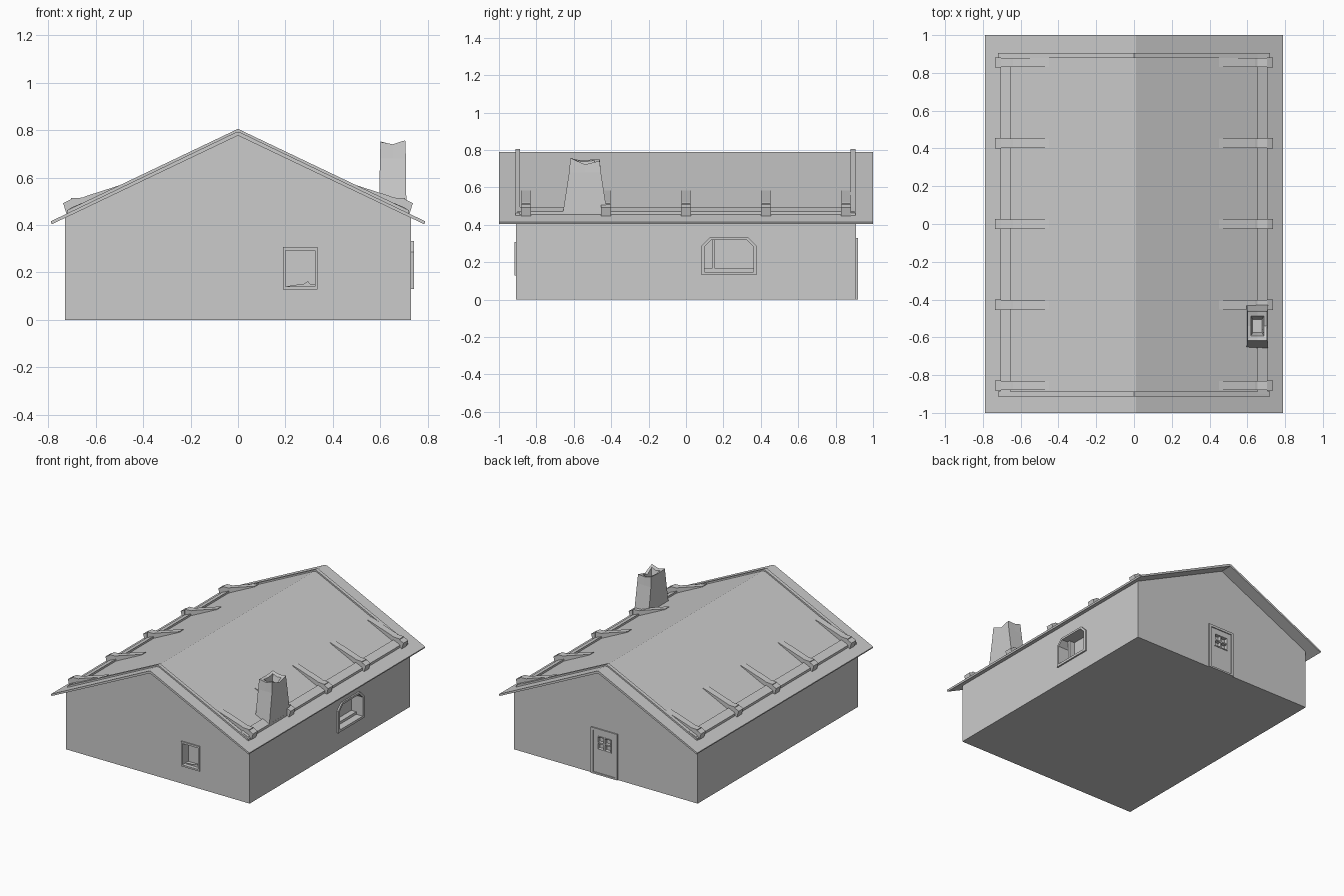
import bpy, bmesh
from mathutils import Vector

cube = bpy.data.objects.get("Cube")
if cube:
    bpy.data.objects.remove(cube, do_unlink=True)

grey = bpy.data.materials.new("plain grey")
grey.use_nodes = True
grey.diffuse_color = (0.6, 0.6, 0.6, 1)
grey.node_tree.nodes["Principled BSDF"].inputs["Base Color"].default_value = (0.6, 0.6, 0.6, 1)


def finish(name, bm):
    bmesh.ops.recalc_face_normals(bm, faces=bm.faces)
    mesh = bpy.data.meshes.new(name)
    bm.to_mesh(mesh)
    bm.free()
    mesh.materials.append(grey)
    ob = bpy.data.objects.new(name, mesh)
    bpy.context.collection.objects.link(ob)
    return ob


def place(axis, u, v, d):
    """Profile point (u, v) at depth d along the x or y axis."""
    return Vector((d, u, v)) if axis == "x" else Vector((u, d, v))


def prism(name, pts, axis, a, b):
    bm = bmesh.new()
    ends = [[bm.verts.new(place(axis, u, v, d)) for u, v in pts] for d in (a, b)]
    bm.faces.new(ends[0])
    bm.faces.new(ends[1])
    for i in range(len(pts)):
        j = (i + 1) % len(pts)
        bm.faces.new((ends[0][i], ends[0][j], ends[1][j], ends[1][i]))
    return finish(name, bm)


def box(name, x, y, z):
    return prism(name, rect(x[0], x[1], z[0], z[1]), "y", *y)


def rect(u0, u1, v0, v1, chamfer=0.0):
    """Rectangle, optionally with its two top corners cut."""
    if not chamfer:
        return [(u0, v0), (u1, v0), (u1, v1), (u0, v1)]
    c = chamfer
    return [(u0, v0), (u1, v0), (u1, v1 - c), (u1 - c, v1), (u0 + c, v1), (u0, v1 - c)]


def frame(name, outer, inner, axis, a, b):
    """Ring between two outlines with equal point counts."""
    bm = bmesh.new()
    rings = [[bm.verts.new(place(axis, u, v, d)) for u, v in pts]
             for pts, d in ((outer, a), (outer, b), (inner, b), (inner, a))]
    n = len(outer)
    for k in range(4):
        r, s = rings[k], rings[(k + 1) % 4]
        for i in range(n):
            j = (i + 1) % n
            bm.faces.new((r[i], r[j], s[j], s[i]))
    return finish(name, bm)


def cut(target, name, pts, axis, a, b):
    cutter = prism(name, pts, axis, a, b)
    cutter.hide_render = True
    mod = target.modifiers.new("opening", "BOOLEAN")
    mod.operation, mod.object, mod.solver = "DIFFERENCE", cutter, "EXACT"
    bpy.context.view_layer.objects.active = target
    bpy.ops.object.modifier_apply(modifier=mod.name)
    bpy.data.objects.remove(cutter, do_unlink=True)


# House body with its gables
walls = prism("walls", [(-.73, 0), (.73, 0), (.73, .43), (0, .78), (-.73, .43)],
              "y", -.91, .91)

# Thin roof with a narrow flat ridge
prism("roof", [(-.79, .415), (-.01, .79), (.01, .79), (.79, .415),
               (.785, .403), (0, .777), (-.785, .403)], "y", -1, 1)

# Raised gable strips standing through the roof
strip = [(-.72, .462), (0, .805), (.72, .462), (.72, .435), (0, .782), (-.72, .435)]
prism("front_gable_strip", strip, "y", -.912, -.887)
prism("back_gable_strip", strip, "y", .88, .905)

# Eave rails and wedge-shaped roof brackets
for side, s in (("left", 1), ("right", -1)):
    rail = [(.655, .475), (.655, .494), (.71, .47), (.71, .445)]
    prism(side + "_eave_rail", [(s * x, z) for x, z in rail], "y", -.9, .9)
    wedge = [(.45, .583), (.64, .522), (.655, .515), (.705, .513), (.705, .45), (.45, .57)]
    stop = [(.705, .508), (.737, .492), (.722, .442), (.705, .45)]
    for i in range(5):
        y = -.855 + i * .4275
        prism(f"{side}_bracket_{i + 1}", [(s * x, z) for x, z in wedge], "y", y - .024, y + .024)
        prism(f"{side}_bracket_end_{i + 1}", [(s * x, z) for x, z in stop], "y", y - .027, y + .027)

# Front window
inner = rect(.2, .325, .14, .293)
cut(walls, "front_window_cutter", inner, "y", -1, -.85)
frame("front_window_frame", rect(.19, .335, .128, .307), inner, "y", -.918, -.895)
prism("front_window_shard", [(.2, .14), (.325, .14), (.325, .15), (.305, .15),
                             (.295, .163), (.275, .15), (.235, .147)], "y", -.89, -.885)

# Side window with cut upper corners
inner = rect(.1, .36, .147, .318, .035)
cut(walls, "side_window_cutter", inner, "x", .65, .8)
frame("side_window_frame", rect(.082, .378, .13, .332, .045), inner, "x", .71, .741)
prism("side_window_sill", rect(.1, .36, .147, .165), "x", .65, .69)
prism("side_window_post", rect(.138, .156, .147, .318), "x", .65, .69)

# Back door with a small barred window
door = box("door", (-.085, .105), (.9, .912), (.005, .318))
pane = rect(-.04, .06, .185, .27)
cut(door, "door_window_cutter", pane, "y", .85, 1)
cut(walls, "door_recess_cutter", pane, "y", .89, 1)
frame("door_frame", rect(-.095, .115, 0, .33), rect(-.078, .098, .012, .313), "y", .9, .919)
frame("door_window_frame", rect(-.046, .066, .179, .276), pane, "y", .9, .916)
box("door_bar_upright", (.005, .015), (.89, .914), (.185, .27))
box("door_bar_cross", (-.04, .06), (.89, .914), (.223, .232))

# Leaning chimney, hollow at its broken top
bm = bmesh.new()
shape = [(-1, -1), (0, -1), (1, -1), (1, 0), (1, 1), (0, 1), (-1, 1), (-1, 0)]
broken = [.75, .74, .757, .722, .742, .738, .752, .745]


def ring(hx, hy, heights):
    return [bm.verts.new((.653 + hx * u, -.54 + hy * v, z))
            for (u, v), z in zip(shape, heights)]


rings = [ring(.057, .122, [.44] * 8), ring(.055, .085, [.68] * 8), ring(.052, .078, broken),
         ring(.034, .052, [z - .008 for z in broken]), ring(.025, .035, [.67] * 8)]
for low, high in zip(rings, rings[1:]):
    for i in range(8):
        j = (i + 1) % 8
        bm.faces.new((low[i], low[j], high[j], high[i]))
bm.faces.new(rings[0])
bm.faces.new(rings[-1])
finish("chimney", bm)
